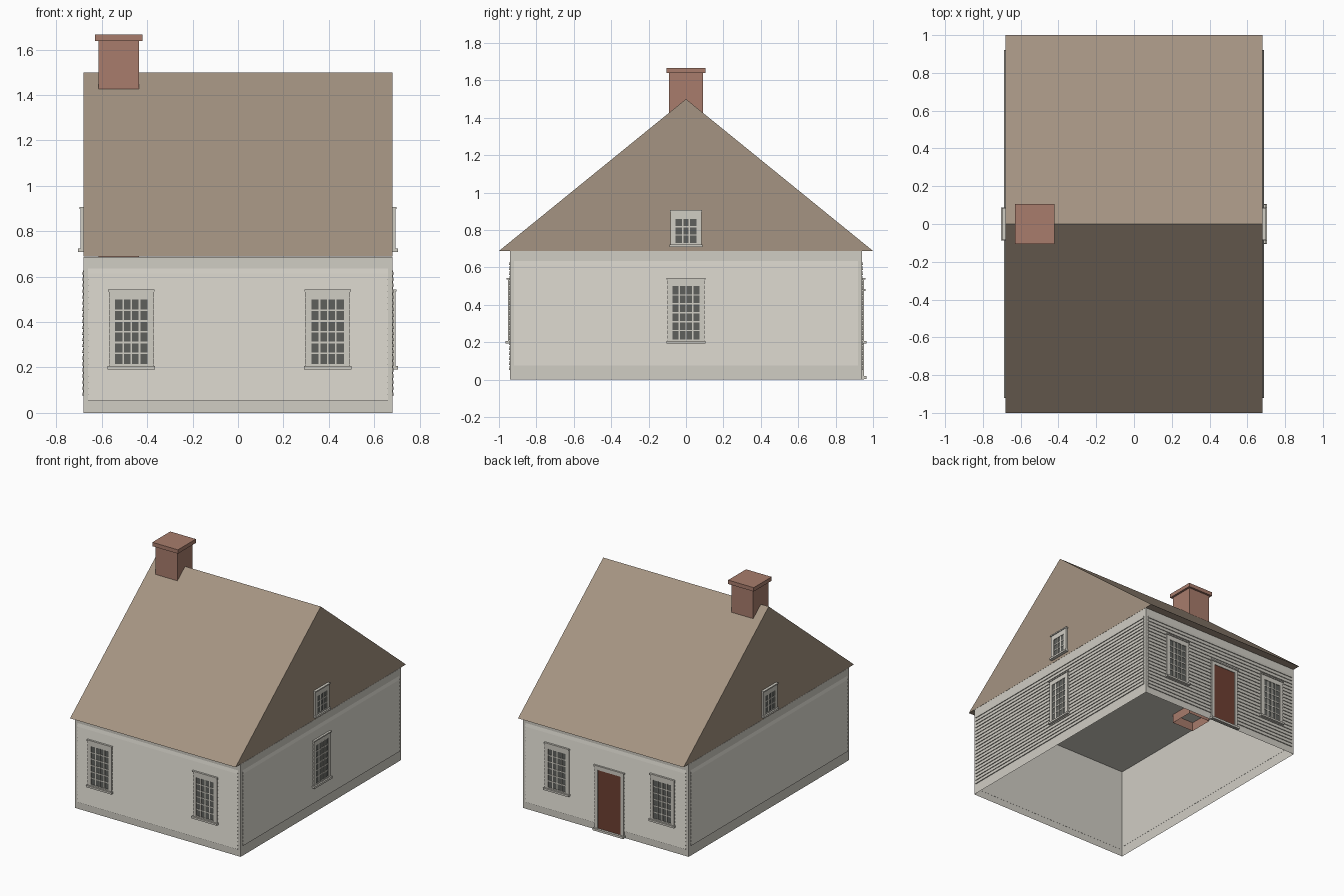
import bpy, bmesh
from math import radians
from mathutils import Matrix, Vector

cube = bpy.data.objects.get("Cube")
if cube:
    bpy.data.objects.remove(cube)


def material(name, rgb):
    m = bpy.data.materials.new(name)
    m.use_nodes = True
    m.diffuse_color = (*rgb, 1)
    m.node_tree.nodes["Principled BSDF"].inputs["Base Color"].default_value = (*rgb, 1)
    return m


PAINT = material("off_white_paint", (0.63, 0.61, 0.55))
ROOF = material("tan_shingle", (0.376, 0.296, 0.223))
BRICK = material("red_brick", (0.392, 0.202, 0.15))
GLASS = material("dark_glass", (0.112, 0.117, 0.107))
DOOR = material("brown_door", (0.156, 0.051, 0.032))

HALF_X, HALF_Y, EAVE, RIDGE = 0.68, 0.94, 0.69, 1.5
# Each wall: turn about z, distance from the centre, half width
WALLS = {
    "front": (0, HALF_Y, HALF_X),
    "left": (90, HALF_X, HALF_Y),
    "back": (180, HALF_Y, HALF_X),
    "right": (270, HALF_X, HALF_Y),
}


def finish(name, bm, mats, wall=None):
    """Turn a bmesh into an object; wall parts are built facing -y, then turned."""
    if wall:
        turn, dist, _ = WALLS[wall]
        place = Matrix.Rotation(radians(turn), 4, "Z") @ Matrix.Translation((0, -dist, 0))
        bmesh.ops.transform(bm, matrix=place, verts=bm.verts)
    bmesh.ops.recalc_face_normals(bm, faces=bm.faces)
    mesh = bpy.data.meshes.new(name)
    bm.to_mesh(mesh)
    bm.free()
    for m in mats:
        mesh.materials.append(m)
    obj = bpy.data.objects.new(name, mesh)
    bpy.context.collection.objects.link(obj)


def box(bm, x0, x1, y0, y1, z0, z1, mat=0):
    size = Vector((x1 - x0, y1 - y0, z1 - z0))
    mid = Vector((x0 + x1, y0 + y1, z0 + z1)) / 2
    place = Matrix.Translation(mid) @ Matrix.Diagonal(size).to_4x4()
    made = bmesh.ops.create_cube(bm, size=1, matrix=place)
    faces = {f for v in made["verts"] for f in v.link_faces}
    for f in faces:
        f.material_index = mat
    return faces


def prism(bm, profile, x0, x1):
    """Extrude a (y, z) outline along x."""
    ends = [[bm.verts.new((x, y, z)) for y, z in profile] for x in (x0, x1)]
    for ring in ends:
        bm.faces.new(ring)
    n = len(profile)
    for i in range(n):
        j = (i + 1) % n
        bm.faces.new((ends[0][i], ends[0][j], ends[1][j], ends[1][i]))


def open_bottom(bm, faces, z):
    low = [f for f in faces if all(abs(v.co.z - z) < 1e-4 for v in f.verts)]
    bmesh.ops.delete(bm, geom=low, context="FACES_ONLY")


# Hollow wall shell with a ceiling and no floor
bm = bmesh.new()
open_bottom(bm, box(bm, -HALF_X, HALF_X, -HALF_Y, HALF_Y, 0, EAVE - 0.003), 0)
finish("wall_shell", bm, [PAINT])

# Gabled roof, flush with the end walls
bm = bmesh.new()
prism(bm, [(-1, EAVE - 0.002), (1, EAVE - 0.002), (0, RIDGE)], -HALF_X, HALF_X)
finish("gable_roof", bm, [ROOF])

# Chimney shaft hangs a little below the ceiling
bm = bmesh.new()
open_bottom(bm, box(bm, -0.615, -0.435, -0.09, 0.09, 0.62, 1.645), 0.62)
finish("chimney_shaft", bm, [BRICK])
bm = bmesh.new()
box(bm, -0.63, -0.42, -0.105, 0.105, 1.638, 1.667)
finish("chimney_cap", bm, [BRICK])


def clapboards(wall, count, top):
    """Lapped boards: every board leans out to a lip at its lower edge."""
    pitch, lip = 0.0267, 0.007
    half = WALLS[wall][2] - 0.02
    profile = [(0.001, top + pitch)]
    for i in range(count):
        z = top - i * pitch
        profile += [(-lip, z), (-0.001, z)]
    profile.append((0.001, z))
    bm = bmesh.new()
    prism(bm, profile, -half, half)
    finish(wall + "_clapboards", bm, [PAINT], wall)


for wall in WALLS:
    if wall in ("front", "back"):
        clapboards(wall, 22, 0.613)
    else:
        clapboards(wall, 21, 0.61)


def surround(bm, u, half, z0, z1, inner, in0, in1):
    """Four flat casing boards around an opening."""
    depth = -0.013
    box(bm, u - half, u - inner, depth, 0, z0, z1)
    box(bm, u + inner, u + half, depth, 0, z0, z1)
    box(bm, u - inner, u + inner, depth, 0, z0, in0)
    box(bm, u - inner, u + inner, depth, 0, in1, z1)


def window(name, wall, u, half, z0, z1, inner, in0, in1, cols, rows):
    bm = bmesh.new()
    surround(bm, u, half, z0, z1, inner, in0, in1)
    # Sill, head trim and glass
    box(bm, u - half - 0.006, u + half + 0.006, -0.024, 0, z0 - 0.008, z0 + 0.006)
    box(bm, u - half - 0.004, u + half + 0.004, -0.019, 0, z1 - 0.006, z1 + 0.003)
    box(bm, u - inner, u + inner, -0.008, 0, in0, in1, 1)
    # Muntins between the panes
    bar = 0.0038
    for i in range(1, cols):
        x = u - inner + 2 * inner * i / cols
        box(bm, x - bar, x + bar, -0.011, -0.007, in0, in1)
    for i in range(1, rows):
        z = in0 + (in1 - in0) * i / rows
        box(bm, u - inner, u + inner, -0.0108, -0.007, z - bar, z + bar)
    finish(name, bm, [PAINT, GLASS], wall)


def tall_window(name, wall, u):
    window(name, wall, u, 0.099, 0.2, 0.54, 0.072, 0.215, 0.5, 4, 6)


tall_window("front_window_right", "front", -0.47)
tall_window("front_window_left", "front", 0.395)
tall_window("back_window_right", "back", 0.47)
tall_window("back_window_left", "back", -0.395)
tall_window("left_window", "left", 0)
for wall in ("left", "right"):
    window(wall + "_attic_window", wall, 0, 0.082, 0.717, 0.903, 0.055, 0.73, 0.86, 3, 3)

# Back door with casing, head trim and threshold
bm = bmesh.new()
surround(bm, 0.035, 0.118, 0, 0.48, 0.093, 0.018, 0.452)
box(bm, -0.09, 0.16, -0.019, 0, 0.475, 0.485)
box(bm, -0.09, 0.16, -0.026, 0, 0.002, 0.018)
finish("back_door_frame", bm, [PAINT], "back")
bm = bmesh.new()
box(bm, -0.058, 0.128, -0.009, 0, 0.018, 0.452)
finish("back_door", bm, [DOOR], "back")
